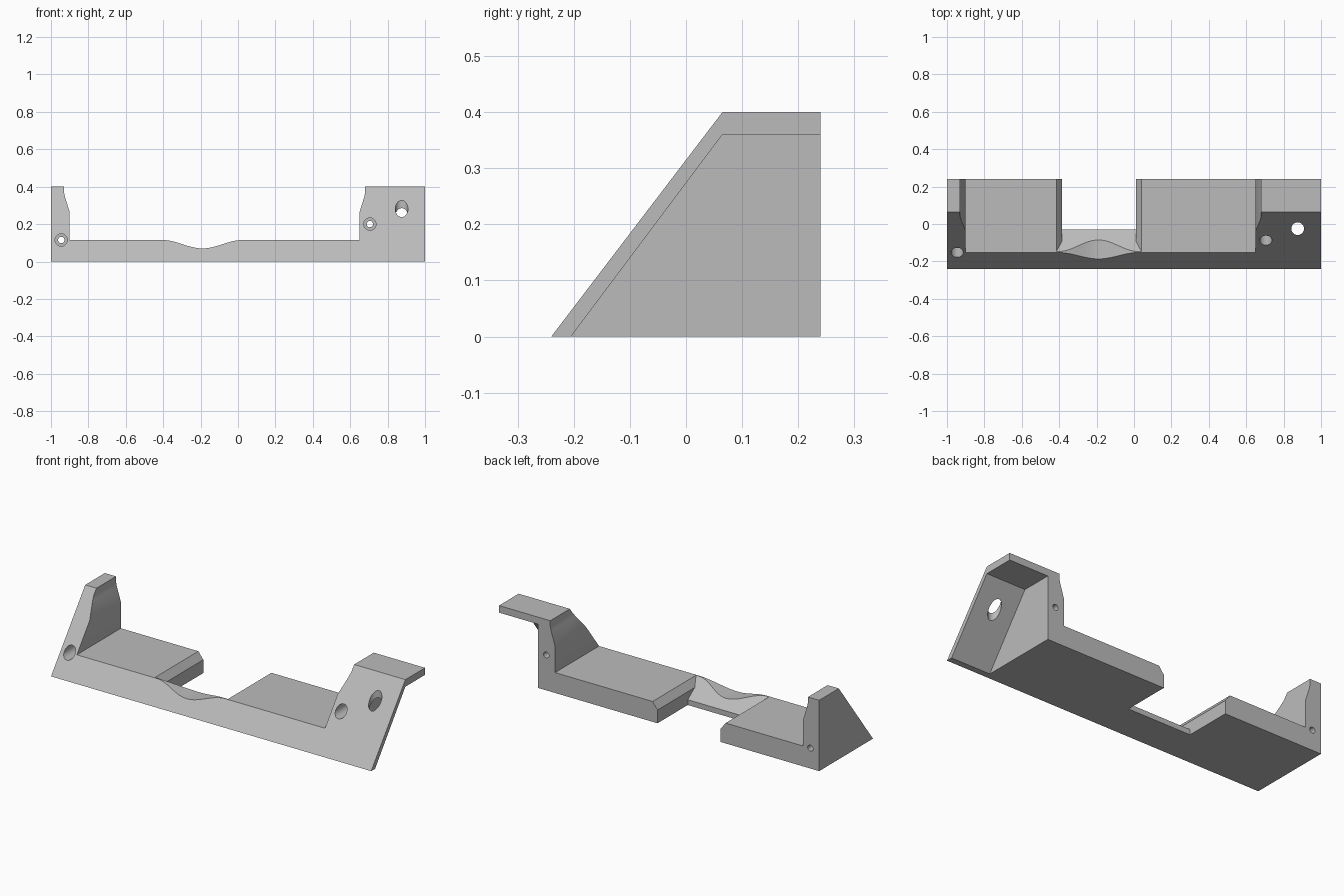
import bpy
import bmesh
from math import cos, pi
from mathutils import Matrix, Vector

old = bpy.data.objects.get("Cube")
if old:
    bpy.data.objects.remove(old, do_unlink=True)

grey = bpy.data.materials.new("plain grey")
grey.use_nodes = True
colour = (0.5, 0.5, 0.5, 1)
grey.diffuse_color = colour
grey.node_tree.nodes["Principled BSDF"].inputs["Base Color"].default_value = colour


def add_object(name, bm):
    bmesh.ops.recalc_face_normals(bm, faces=bm.faces)
    mesh = bpy.data.meshes.new(name)
    bm.to_mesh(mesh)
    bm.free()
    obj = bpy.data.objects.new(name, mesh)
    bpy.context.collection.objects.link(obj)
    return obj


def prism(name, profile, axis, start, end):
    """Extrude a closed profile: (y, z) along x, or (x, z) along y."""
    bm = bmesh.new()
    place = (lambda p: (start, p[0], p[1])) if axis == "x" else (lambda p: (p[0], start, p[1]))
    face = bm.faces.new([bm.verts.new(place(p)) for p in profile])
    moved = bmesh.ops.extrude_face_region(bm, geom=[face])["geom"]
    shift = Vector((end - start, 0, 0) if axis == "x" else (0, end - start, 0))
    bmesh.ops.translate(bm, vec=shift, verts=[v for v in moved if isinstance(v, bmesh.types.BMVert)])
    return add_object(name, bm)


def cylinder(name, radius, start, end):
    start, end = Vector(start), Vector(end)
    direction = end - start
    turn = direction.to_track_quat("Z", "Y").to_matrix().to_4x4()
    bm = bmesh.new()
    bmesh.ops.create_cone(bm, cap_ends=True, segments=32, radius1=radius, radius2=radius,
                          depth=direction.length,
                          matrix=Matrix.Translation((start + end) / 2) @ turn)
    return add_object(name, bm)


def combine(target, tool, operation="DIFFERENCE"):
    mod = target.modifiers.new("cut", "BOOLEAN")
    mod.operation = operation
    mod.solver = "EXACT"
    mod.object = tool
    bpy.context.view_layer.objects.active = target
    bpy.ops.object.modifier_apply(modifier=mod.name)
    bpy.data.objects.remove(tool, do_unlink=True)


# Wedge block with a sloping front
bracket = prism("bracket", [(-0.24, 0), (0.065, 0.4), (0.24, 0.4), (0.24, 0)], "x", -1, 1)

# Wide channel between the end posts, with a shallow dip in its floor
floor = 0.115
middle, half, depth = -0.19, 0.215, 0.045
steps = 24
dip = []
for i in range(steps + 1):
    t = 2 * i / steps - 1
    dip.append((middle + half * t, floor - depth * (1 + cos(pi * t)) / 2))
left_wall = [(-0.93, 0.5), (-0.93, 0.37), (-0.925, 0.345), (-0.9, 0.265), (-0.9, floor)]
right_wall = [(0.65, floor), (0.65, 0.265), (0.675, 0.345), (0.68, 0.37), (0.68, 0.5)]
combine(bracket, prism("channel", left_wall + dip + right_wall, "y", -0.5, 0.5))

# Rear notch with flared upper sides and a sloping front end
notch = prism("notch", [(-0.385, -0.1), (-0.385, 0.075), (-0.423, 0.125),
                        (0.048, 0.125), (0.01, 0.075), (0.01, -0.1)], "y", -0.4, 0.4)
slope = prism("notch_slope", [(-0.03, -0.2), (-0.03, 0.03), (-0.168, 0.13),
                              (-0.168, 0.2), (0.3, 0.2), (0.3, -0.2)], "x", -0.6, 0.2)
combine(notch, slope, "INTERSECT")
combine(bracket, notch)

# Hollow behind the right-hand end, leaving a thin shell and a rib
combine(bracket, prism("hollow", [(-0.281, -0.1), (-0.205, 0), (0.065, 0.36),
                                  (0.4, 0.36), (0.4, -0.1)], "x", 0.755, 1.2))

# Counterbored screw holes
for x, z, seat in ((-0.945, 0.115, -0.05), (0.705, 0.2, 0.03)):
    combine(bracket, cylinder("screw_hole", 0.017, (x, -0.4, z), (x, 0.4, z)))
    combine(bracket, cylinder("counterbore", 0.033, (x, -0.4, z), (x, seat, z)))

# Vertical hole through the sloping shell
combine(bracket, cylinder("cable_hole", 0.034, (0.875, -0.025, 0.1), (0.875, -0.025, 0.5)))

bracket.data.materials.clear()
bracket.data.materials.append(grey)
for face in bracket.data.polygons:
    face.material_index = 0
bpy.ops.object.select_all(action="DESELECT")
bracket.select_set(True)
bpy.context.view_layer.objects.active = bracket
bpy.ops.object.shade_smooth_by_angle(angle=pi / 7)
